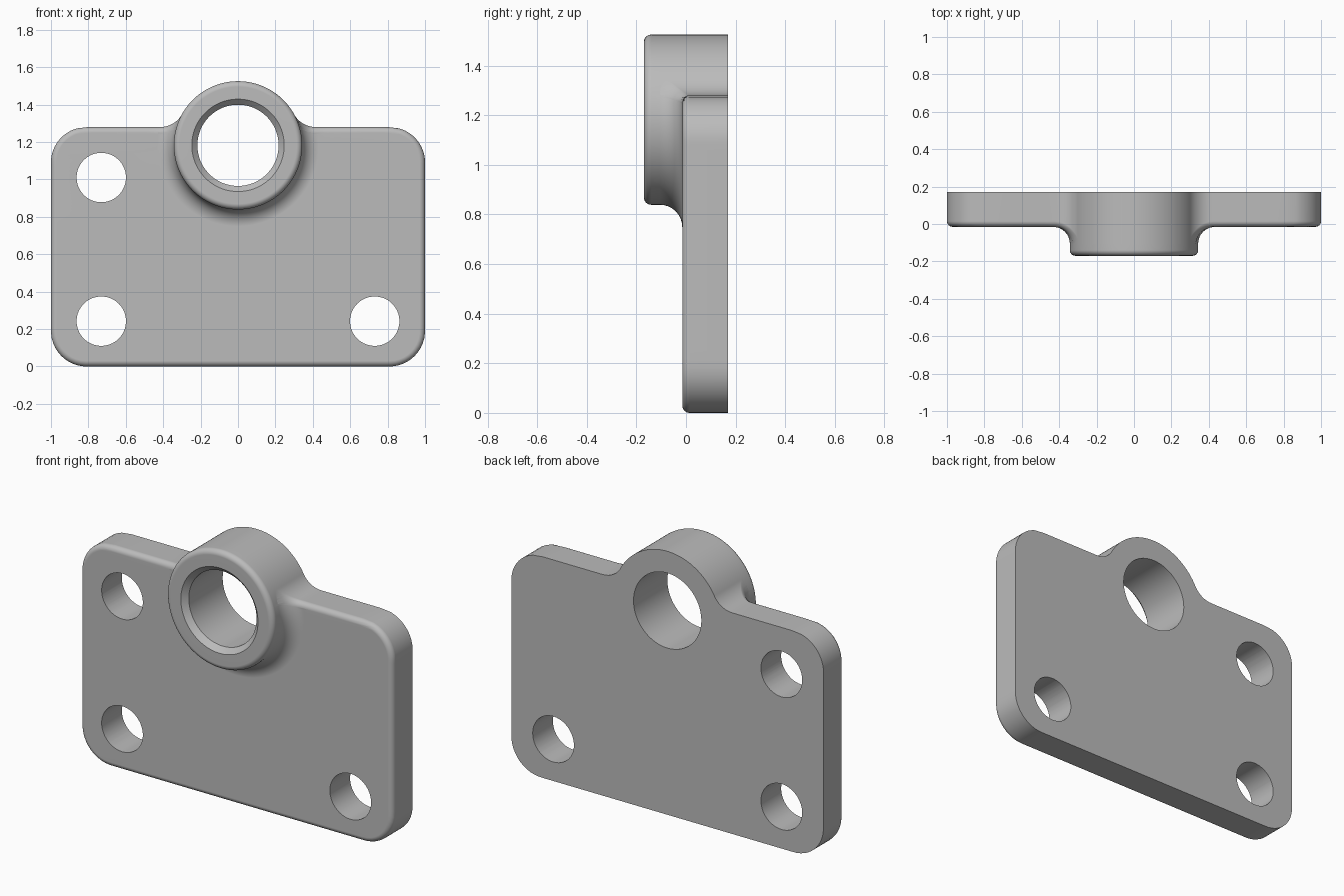
import bpy
import bmesh
from math import sin, cos, pi, sqrt, hypot, radians

if "Cube" in bpy.data.objects:
    bpy.data.objects.remove(bpy.data.objects["Cube"], do_unlink=True)

# Main dimensions
HALF_W, HEIGHT, CORNER = 1.0, 1.28, 0.19
BACK, PLATE_Y, BOSS_Y = 0.17, -0.015, -0.17
BOSS_Z, BOSS_R, BORE_R = 1.182, 0.343, 0.217
EDGE, CHAMFER, FLARE, WEB = 0.03, 0.03, 0.09, 0.13
HOLE_R, HOLE_X, HOLE_ZS = 0.132, 0.731, (0.242, 1.01)
RAYS, STEPS = 360, 8

# Centre of the concave arc that joins the boss to the plate's top edge
WEB_Z = HEIGHT + WEB
WEB_X = sqrt((BOSS_R + WEB) ** 2 - (WEB_Z - BOSS_Z) ** 2)


def outline_distance(x, z):
    """Signed distance to the silhouette, negative inside."""
    x = abs(x)
    if BOSS_Z < z and x < WEB_X and (z - BOSS_Z) * WEB_X < x * (WEB_Z - BOSS_Z):
        return WEB - hypot(x - WEB_X, z - WEB_Z)
    qx = x - HALF_W + CORNER
    qz = abs(z - HEIGHT / 2) - HEIGHT / 2 + CORNER
    plate = hypot(max(qx, 0), max(qz, 0)) + min(max(qx, qz), 0) - CORNER
    return min(plate, hypot(x, z - BOSS_Z) - BOSS_R)


def reach(angle, inset):
    """Length of a ray from the boss centre to the inset silhouette."""
    low, high = 0.0, 2.0
    for _ in range(40):
        mid = (low + high) / 2
        inside = outline_distance(mid * cos(angle), BOSS_Z + mid * sin(angle)) < -inset
        low, high = (mid, high) if inside else (low, mid)
    return max(low, BOSS_R)


def flare_y(r):
    """Front surface of the plate, rising into the boss."""
    t = max(FLARE - (r - BOSS_R), 0)
    return PLATE_Y - FLARE + sqrt(max(FLARE ** 2 - t ** 2, 0))


def section(angle):
    """Closed radius/depth section of the bracket along one ray."""
    points = [(BORE_R, BACK), (reach(angle, 0), BACK)]
    turns = [i / STEPS * pi / 2 for i in range(STEPS + 1)]
    for a in turns:                                   # rounded plate edge
        r = reach(angle, EDGE * (1 - cos(a)))
        points.append((r, flare_y(r) + EDGE * (1 - sin(a))))
    limit = points[-1][0]
    for a in turns:                                   # flare into the boss
        r = min(BOSS_R + FLARE * (1 - sin(a)), limit)
        points.append((r, flare_y(r)))
    for a in turns:                                   # rounded boss rim
        points.append((BOSS_R - EDGE * (1 - cos(a)), BOSS_Y + EDGE * (1 - sin(a))))
    points.append((BORE_R + CHAMFER, BOSS_Y))         # bore chamfer
    points.append((BORE_R, BOSS_Y + CHAMFER))
    return points


def make_object(name, bm):
    bmesh.ops.recalc_face_normals(bm, faces=bm.faces[:])
    mesh = bpy.data.meshes.new(name)
    bm.to_mesh(mesh)
    bm.free()
    obj = bpy.data.objects.new(name, mesh)
    bpy.context.collection.objects.link(obj)
    return obj


# Bracket body: sections swept around the boss axis
bm = bmesh.new()
rings = []
for i in range(RAYS):
    a = 2 * pi * i / RAYS
    rings.append([bm.verts.new((r * cos(a), y, BOSS_Z + r * sin(a))) for r, y in section(a)])
count = len(rings[0])
for i, ring in enumerate(rings):
    following = rings[(i + 1) % RAYS]
    for j in range(count):
        k = (j + 1) % count
        bm.faces.new((ring[j], ring[k], following[k], following[j]))
bmesh.ops.remove_doubles(bm, verts=bm.verts[:], dist=0.0001)
bracket = make_object("mounting_bracket", bm)

# Cutter for the four bolt holes
bm = bmesh.new()
for side in (-1, 1):
    for z in HOLE_ZS:
        made = bmesh.ops.create_cone(bm, cap_ends=True, segments=64, radius1=HOLE_R,
                                     radius2=HOLE_R, depth=1)["verts"]
        for v in made:
            v.co = (v.co.x + side * HOLE_X, v.co.z, v.co.y + z)
cutter = make_object("bolt_hole_cutter", bm)
cutter.hide_render = True

# Cut the holes
bpy.ops.object.select_all(action="DESELECT")
bpy.context.view_layer.objects.active = bracket
bracket.select_set(True)
cut = bracket.modifiers.new("bolt_holes", "BOOLEAN")
cut.operation = "DIFFERENCE"
cut.solver = "EXACT"
cut.object = cutter
bpy.ops.object.modifier_apply(modifier=cut.name)
bpy.data.objects.remove(cutter, do_unlink=True)

# Grey metal finish
metal = bpy.data.materials.new("grey_metal")
metal.use_nodes = True
grey = (0.5, 0.5, 0.5, 1)
metal.diffuse_color = grey
metal.node_tree.nodes["Principled BSDF"].inputs["Base Color"].default_value = grey
bracket.data.materials.clear()
bracket.data.materials.append(metal)

# Smooth rounds with crisp machined edges
bpy.ops.object.shade_smooth_by_angle(angle=radians(35))
weighted = bracket.modifiers.new("flat_face_normals", "WEIGHTED_NORMAL")
weighted.keep_sharp = True
